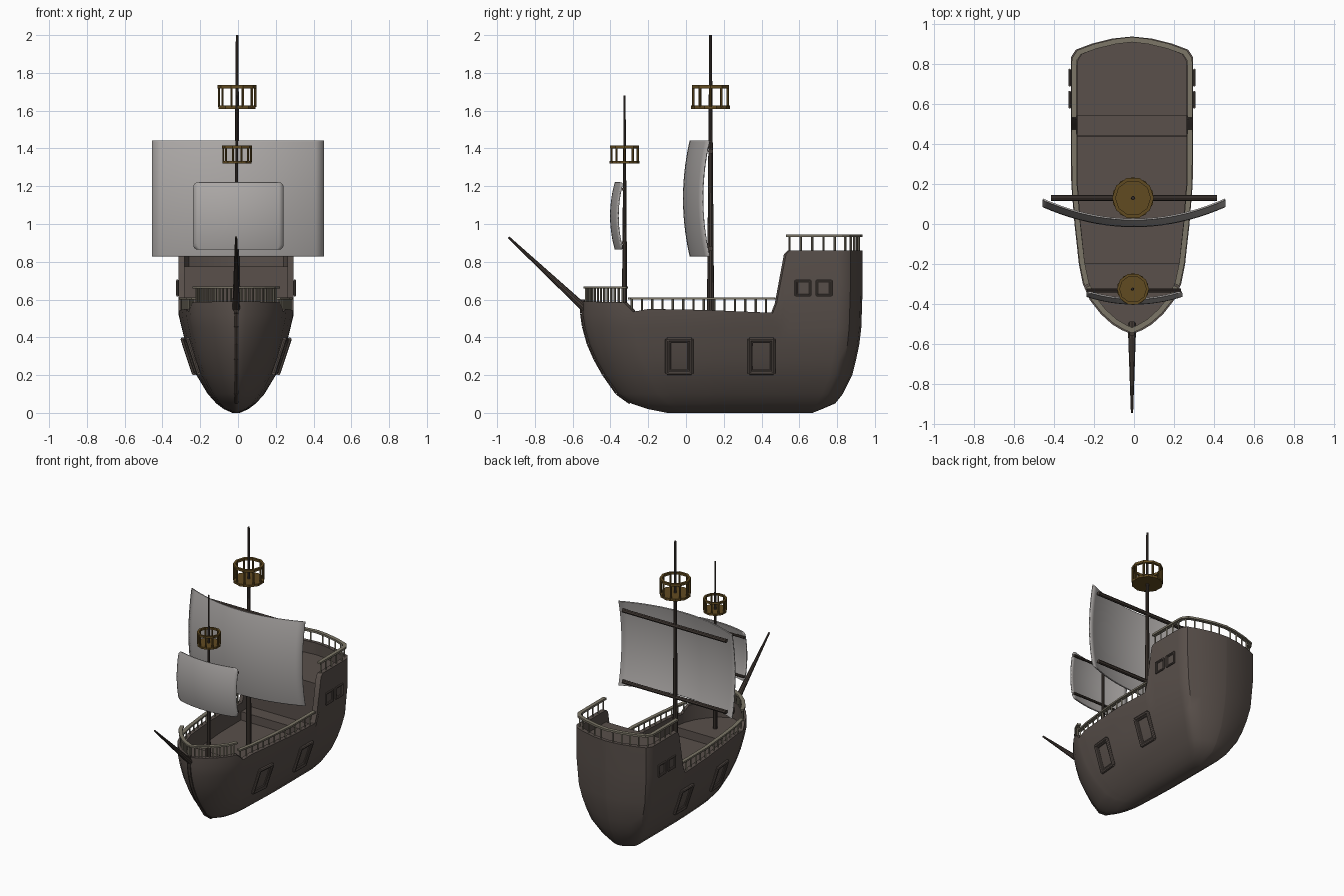
import bpy, bmesh, math
from mathutils import Vector

if "Cube" in bpy.data.objects:
    bpy.data.objects.remove(bpy.data.objects["Cube"])

CX = -0.01  # hull centre line


def material(name, rgb):
    m = bpy.data.materials.new(name)
    m.diffuse_color = (*rgb, 1)
    m.use_nodes = True
    m.node_tree.nodes["Principled BSDF"].inputs["Base Color"].default_value = m.diffuse_color
    return m


WOOD = material("hull_wood", (0.10, 0.08, 0.07))
DARK = material("dark_wood", (0.055, 0.042, 0.035))
RAIL = material("rail_wood", (0.20, 0.18, 0.135))
NEST = material("nest_wood", (0.12, 0.07, 0.015))
CLOTH = material("sail_cloth", (0.42, 0.40, 0.39))


def finish(bm, name, mat, angle=35):
    bmesh.ops.recalc_face_normals(bm, faces=bm.faces)
    me = bpy.data.meshes.new(name)
    bm.to_mesh(me)
    bm.free()
    ob = bpy.data.objects.new(name, me)
    bpy.context.collection.objects.link(ob)
    me.materials.append(mat)
    bpy.context.view_layer.objects.active = ob
    bpy.ops.object.select_all(action='DESELECT')
    ob.select_set(True)
    bpy.ops.object.shade_smooth_by_angle(angle=math.radians(angle))
    return ob


def interp(table, t, k=1):
    if t <= table[0][0]:
        return table[0][k]
    for a, b in zip(table, table[1:]):
        if t <= b[0]:
            return a[k] + (b[k] - a[k]) * (t - a[0]) / (b[0] - a[0])
    return table[-1][k]


def rod(bm, p, q, r1, r2=None, sides=4):
    p, q = Vector(p), Vector(q)
    d = q - p
    m = d.to_track_quat('Z', 'Y').to_matrix().to_4x4()
    m.translation = (p + q) / 2
    bmesh.ops.create_cone(bm, cap_ends=True, segments=sides, radius1=r1,
                          radius2=r1 if r2 is None else r2, depth=d.length, matrix=m)


# Hull tables: plan outline (y, half width), sheer line (y, z),
# deck height (y, z) and waterlines (z, bow y, stern y, half width)
PLAN = [(-.545, .012), (-.53, .05), (-.5, .1), (-.45, .155), (-.38, .21), (-.3, .245),
        (-.2, .265), (0, .287), (.2, .303), (.5, .305), (.8, .305), (.835, .303),
        (.87, .28), (.9, .2), (.925, .1), (.935, .004)]
SHEER = [(-.545, .59), (-.33, .585), (-.28, .535), (-.2, .55), (.1, .545), (.46, .53),
         (.48, .58), (.53, .84), (.55, .86), (.935, .86)]
DECK = [(-.545, .47), (-.21, .47), (-.208, .41), (.445, .41), (.447, .47),
        (.55, .47), (.552, .775), (.935, .775)]
LEVELS = [(0, -.1, .67, .02), (.02, -.2, .72, .065), (.05, -.29, .79, .105),
          (.1, -.36, .83, .15), (.2, -.43, .88, .21), (.28, -.475, .9, .242),
          (.36, -.51, .917, .266), (.45, -.535, .928, .288), (.52, -.545, .935, .305)]


def hull_point(y, z):
    s = (y + .545) / 1.48
    yb, ys, w = (interp(LEVELS, z, k) for k in (1, 2, 3))
    return w * interp(PLAN, y) / .305, yb + (ys - yb) * s


def hull_x(y, z):
    yb, ys, w = (interp(LEVELS, z, k) for k in (1, 2, 3))
    return w * interp(PLAN, -.545 + 1.48 * (y - yb) / (ys - yb)) / .305


# Hull shell with thick bulwarks and stepped decks
bm = bmesh.new()
ys = sorted({p[0] for t in (PLAN, SHEER, DECK) for p in t})
columns = []
for y in ys:
    pts = [(*hull_point(y, l[0]), l[0]) for l in LEVELS[:-1]]
    top = interp(SHEER, y)
    for f in (.5, 1):
        z = .45 + (top - .45) * f
        pts.append((*hull_point(y, z), z))
    x, yy = hull_point(y, top)
    x, yy = max(x * .9 - .002, .003), .2 + (yy - .2) * .965
    pts += [(x, yy, top), (x, yy, interp(DECK, y))]
    left = [bm.verts.new((CX - a, b, c)) for a, b, c in pts]
    right = [bm.verts.new((CX + a, b, c)) for a, b, c in pts]
    columns.append(left[::-1] + right)   # deck edge, over the side, keel, and back
for a, b in zip(columns, columns[1:]):
    n = len(a)
    for i in range(n):
        j = (i + 1) % n
        bm.faces.new((a[i], a[j], b[j], b[i]))
half = len(columns[0]) // 2
for c in (columns[0], columns[-1]):
    for i in range(half - 1):
        bm.faces.new((c[half - 1 - i], c[half - 2 - i], c[half + 1 + i], c[half + i]))
finish(bm, "hull", WOOD)

# Stem ridge down the bow
bm = bmesh.new()
stem = [(CX, l[1] - .002, l[0] + .008) for l in LEVELS[2:]] + [(CX, -.545, .6)]
for p, q in zip(stem, stem[1:]):
    rod(bm, p, q, .014, sides=6)
finish(bm, "stem", DARK)


# Frames for gun ports and cabin windows, on both sides
def frame(name, y0, y1, z0, z1, r, out):
    bm = bmesh.new()
    for s in (-1, 1):
        for inset, rad, o in ((r, r, out), (2.2 * r, r * .6, out - .4 * r)):
            c = [(CX + s * (hull_x(y, z) + o), y, z) for y, z in
                 ((y0 + inset, z0 + inset), (y1 - inset, z0 + inset),
                  (y1 - inset, z1 - inset), (y0 + inset, z1 - inset))]
            for i in range(4):
                rod(bm, c[i], c[(i + 1) % 4], rad, sides=8)
    finish(bm, name, WOOD)


frame("gun_port_fore", -.11, .04, .2, .4, .011, .01)
frame("gun_port_aft", .325, .475, .2, .4, .011, .01)
frame("cabin_window_fore", .575, .665, .615, .707, .006, .006)
frame("cabin_window_aft", .685, .775, .615, .707, .006, .006)


# Railings that follow the hull outline
def railing(name, y0, y1, z, gap, r):
    bm = bmesh.new()
    keys = [y0] + [p[0] for p in PLAN if y0 < p[0] < y1] + [y1]
    path = [Vector((max(interp(PLAN, y) - .016, 0), .2 + (y - .2) * .98, 0)) for y in keys]
    for s in (-1, 1):
        travelled, due = 0, gap * .25
        for p, q in zip(path, path[1:]):
            a, b = (Vector((CX + s * v.x, v.y, z - r)) for v in (p, q))
            d = (b - a).normalized()
            side = Vector((-d.y, d.x, 0)) * .013
            rail = [[e + side * k + Vector((0, 0, h)) for k, h in
                     ((-1, -r), (1, -r), (1, r), (-1, r))]
                    for e in (a - d * .003, b + d * .003)]
            v = [[bm.verts.new(c) for c in ring] for ring in rail]
            for i in range(4):
                j = (i + 1) % 4
                bm.faces.new((v[0][i], v[0][j], v[1][j], v[1][i]))
            bm.faces.new(v[0])
            bm.faces.new(v[1])
            length = (b - a).length
            while due < travelled + length:
                c = a + d * (due - travelled)
                yy = .2 + (c.y - .2) / .98
                rod(bm, (c.x, c.y, interp(SHEER, yy) - .01), c, .006)
                due += gap
            travelled += length
    finish(bm, name, RAIL)


railing("bow_railing", -.545, -.325, .67, .024, .006)
railing("waist_railing", -.31, .475, .612, .055, .006)
railing("stern_railing", .54, .935, .945, .06, .007)

# Masts and bowsprit
for name, p, q, r1, r2 in (
        ("main_mast", (CX + .005, .13, .4), (CX + .005, .13, 2), .02, .007),
        ("fore_mast", (CX + .003, -.325, .46), (CX + .003, -.325, 1.68), .015, .005),
        ("bowsprit", (CX, -.5, .52), (CX, -.94, .93), .022, .006)):
    bm = bmesh.new()
    rod(bm, p, q, r1, r2, 10)
    finish(bm, name, DARK)

# Yards
for name, y, w, r, zs in (("main_yards", .13, .415, .014, (.87, 1.385)),
                          ("fore_yards", -.332, .235, .009, (.9, 1.185))):
    bm = bmesh.new()
    for z in zs:
        rod(bm, (-w, y, z), (w, y, z), r, sides=8)
    finish(bm, name, DARK)


# Crow's nests: floor disc, top ring and posts
def nest(name, y, z0, z1, rad, t):
    bm = bmesh.new()
    x = CX + .005
    rod(bm, (x, y, z0), (x, y, z0 + t), rad, sides=10)
    n = 10
    ring = [(math.cos(2 * math.pi * i / n), math.sin(2 * math.pi * i / n)) for i in range(n)]
    v = [[bm.verts.new((x + c * k, y + s * k, z)) for k, z in
          ((rad, z1 - t), (rad, z1), (rad - t, z1), (rad - t, z1 - t))] for c, s in ring]
    for i in range(n):
        a, b = v[i], v[(i + 1) % n]
        for j in range(4):
            k = (j + 1) % 4
            bm.faces.new((a[j], a[k], b[k], b[j]))
        c, s = ring[i]
        m = rad - t / 2
        rod(bm, (x + c * m, y + s * m, z0 + t / 2), (x + c * m, y + s * m, z1 - t / 2), t * .42, sides=6)
    finish(bm, name, NEST)


nest("main_crows_nest", .13, 1.61, 1.735, .104, .017)
nest("fore_crows_nest", -.325, 1.32, 1.415, .08, .014)


# Billowing sails
def sail(name, x0, w, z0, z1, y, bx, bz, r):
    bm = bmesh.new()
    nx, nz, h = 20, 20, (z1 - z0) / 2
    grid = []
    for j in range(nz + 1):
        v = -math.cos(math.pi * j / nz)     # rows crowd towards the edges
        d = max(0, abs(v) * h - (h - r))
        ww = w - (r - math.sqrt(max(r * r - d * d, 0)))
        row = []
        for i in range(nx + 1):
            xx = ww * (2 * i / nx - 1)
            u = xx / w
            row.append(bm.verts.new((x0 + xx, y - bx * (1 - u * u) - bz * (1 - v * v), (z0 + z1) / 2 + h * v)))
        grid.append(row)
    for a, b in zip(grid, grid[1:]):
        for i in range(nx):
            bm.faces.new((a[i], a[i + 1], b[i + 1], b[i]))
    ob = finish(bm, name, CLOTH)
    mod = ob.modifiers.new("thickness", 'SOLIDIFY')
    mod.thickness = .008
    mod.offset = 0


sail("main_sail", 0, .455, .83, 1.44, .123, .1, .035, 0)
sail("fore_sail", .002, .238, .865, 1.22, -.335, .038, .025, .025)
